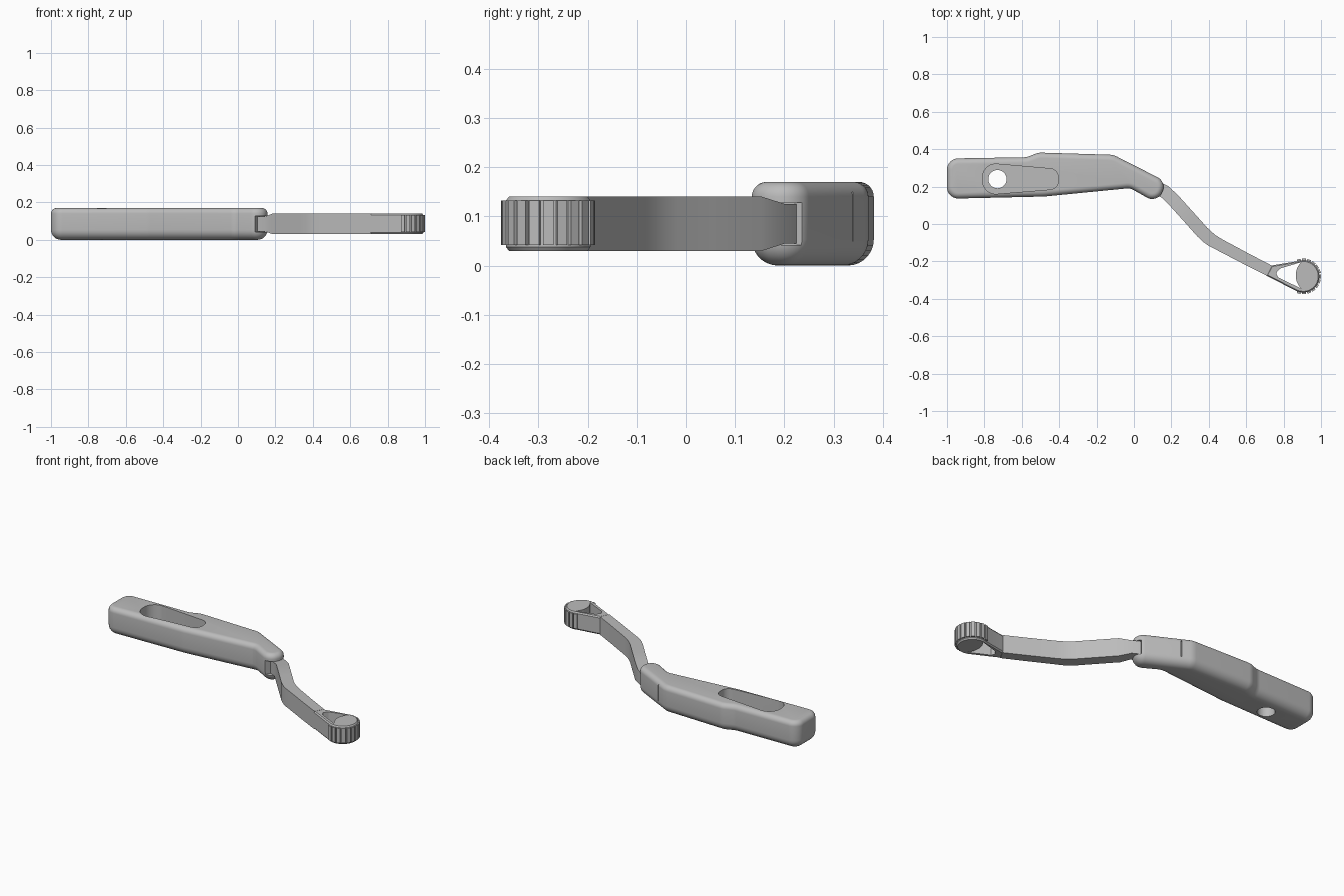
import bpy, bmesh, math
from mathutils import Vector, Matrix

cube = bpy.data.objects.get("Cube")
if cube:
    bpy.data.objects.remove(cube, do_unlink=True)

grey = bpy.data.materials.new("plain grey")
grey.use_nodes = True
grey.diffuse_color = (0.5, 0.5, 0.5, 1)
grey.node_tree.nodes["Principled BSDF"].inputs["Base Color"].default_value = (0.5, 0.5, 0.5, 1)


def make(name, bm):
    bmesh.ops.recalc_face_normals(bm, faces=bm.faces)
    mesh = bpy.data.meshes.new(name)
    bm.to_mesh(mesh)
    bm.free()
    mesh.materials.append(grey)
    obj = bpy.data.objects.new(name, mesh)
    bpy.context.collection.objects.link(obj)
    return obj


def rounded(corners, steps=8):
    """Outline from (x, y, fillet radius) corners."""
    out = []
    for i, (x, y, r) in enumerate(corners):
        p = Vector((x, y))
        a = (Vector(corners[i - 1][:2]) - p).normalized()
        b = (Vector(corners[(i + 1) % len(corners)][:2]) - p).normalized()
        half = a.angle(b) / 2
        centre = p + (a + b).normalized() * (r / math.sin(half))
        t = r / math.tan(half)
        u, v = p + a * t - centre, p + b * t - centre
        for k in range(steps + 1):
            out.append(centre + u.lerp(v, k / steps).normalized() * r)
    return out


def arc(cx, cy, r, start, end, steps):
    angles = [math.radians(start + (end - start) * k / steps) for k in range(steps + 1)]
    return [Vector((cx + r * math.cos(a), cy + r * math.sin(a))) for a in angles]


def inset(pts, d):
    n = len(pts)
    area = sum(pts[i - 1].cross(pts[i]) for i in range(n))
    s = 1 if area > 0 else -1
    out = []
    for i, p in enumerate(pts):
        e, f = (p - pts[i - 1]).normalized(), (pts[(i + 1) % n] - p).normalized()
        m = Vector((-e.y - f.y, e.x + f.x)).normalized()
        cosine = max(0.5, m.dot(Vector((-e.y, e.x))))
        out.append(p + m * (s * d / cosine))
    return out


def loft(name, rings):
    bm = bmesh.new()
    loops = [[bm.verts.new(p) for p in ring] for ring in rings]
    for lo, hi in zip(loops, loops[1:]):
        for i in range(len(lo)):
            bm.faces.new((lo[i - 1], lo[i], hi[i], hi[i - 1]))
    bm.faces.new(loops[0][::-1])
    bm.faces.new(loops[-1])
    return make(name, bm)


def prism(name, pts, layers):
    return loft(name, [[(p.x, p.y, z) for p in inset(pts, d)] for d, z in layers])


def box(name, centre, size, angle=0):
    bm = bmesh.new()
    mat = Matrix.Translation(centre) @ Matrix.Rotation(angle, 4, 'Z') @ Matrix.Diagonal((*size, 1))
    bmesh.ops.create_cube(bm, size=1, matrix=mat)
    return make(name, bm)


def cut(obj, *cutters):
    bpy.context.view_layer.objects.active = obj
    for c in cutters:
        mod = obj.modifiers.new("cut", 'BOOLEAN')
        mod.operation, mod.solver, mod.object = 'DIFFERENCE', 'EXACT', c
        bpy.ops.object.modifier_apply(modifier=mod.name)
        bpy.data.objects.remove(c, do_unlink=True)


# Handle: bent outline with a softer lower edge than upper edge
outline = rounded([(-1.0, 0.35, 0.06), (-0.575, 0.357, 0.08), (-0.51, 0.382, 0.08),
                   (-0.11, 0.37, 0.09), (0.175, 0.225, 0.057), (0.125, 0.11, 0.057),
                   (-0.02, 0.192, 0.06), (-0.48, 0.147, 0.3), (-1.0, 0.135, 0.06)])
low, top, steps = 0.053, 0.03, 7
quarter = [math.pi / 2 * k / steps for k in range(steps + 1)]
layers = [(low * (1 - math.sin(a)), low * (1 - math.cos(a))) for a in quarter]
layers += [(top * (1 - math.cos(a)), 0.17 - top + top * math.sin(a)) for a in quarter]
handle = prism("handle", outline, layers)

# Thumb recess, through hole, shank slot and seam in the handle
recess = prism("recess_cutter", rounded([(-0.81, 0.327, 0.07), (-0.405, 0.292, 0.045),
                                         (-0.405, 0.188, 0.045), (-0.81, 0.155, 0.07)]),
               [(0, 0.08), (0, 0.3)])
hole = prism("hole_cutter", arc(-0.73, 0.24, 0.049, 0, 350, 35), [(0, -0.1), (0, 0.3)])
slot = box("slot_cutter", (0.16, 0.17, 0.085), (0.09, 0.3, 0.086), math.radians(-28))
seam = box("seam_cutter", (-0.05, 0.34, 0.1), (0.005, 0.03, 0.1), math.radians(-28))
cut(handle, recess, hole, slot, seam)

# Shank: bent flat bar (x, y, half width, half height)
stations = [(0.06, 0.225, 0.035, 0.04), (0.165, 0.172, 0.035, 0.04), (0.21, 0.13, 0.035, 0.055),
            (0.30, 0.03, 0.035, 0.055), (0.365, -0.043, 0.035, 0.055), (0.39, -0.067, 0.035, 0.055),
            (0.42, -0.09, 0.034, 0.055), (0.46, -0.112, 0.032, 0.055), (0.60, -0.186, 0.031, 0.055),
            (0.725, -0.25, 0.03, 0.055)]
rings = []
for i, (x, y, w, h) in enumerate(stations):
    a, b = stations[max(i - 1, 0)], stations[min(i + 1, len(stations) - 1)]
    d = Vector((b[0] - a[0], b[1] - a[1])).normalized() * w
    rings.append([(x - s * d.y, y + s * d.x, 0.085 + t * h)
                  for s, t in ((1, 1), (-1, 1), (-1, -1), (1, -1))])
shank = loft("shank", rings)

# Head: teardrop frame with an opening beside the round end
cx, cy = 0.905, -0.28
shape = [Vector((0.735, -0.222))] + arc(cx, cy, 0.086, 108, -118, 40) + [Vector((0.707, -0.276))]
head = prism("head", shape, [(0.006, 0.03), (0, 0.038), (0, 0.132), (0.006, 0.14)])
opening = [Vector(p) for p in ((0.77, -0.285), (0.76, -0.262), (0.78, -0.238))]
opening += arc(0.965, -0.275, 0.1, 135, 225, 16)
cut(head, prism("opening_cutter", opening, [(0, -0.1), (0, 0.3)]))

# Grip teeth around the round end
bm = bmesh.new()
count = 13
for k in range(count):
    turn = Matrix.Rotation(math.radians(-105 + 210 * k / (count - 1)), 4, 'Z')
    place = Matrix.Translation((cx, cy, 0.087)) @ turn @ Matrix.Translation((0.086, 0, 0))
    bmesh.ops.create_cube(bm, size=1, matrix=place @ Matrix.Diagonal((0.018, 0.021, 0.09, 1)))
teeth = make("grip_teeth", bm)

for obj in (handle, shank, head):
    bpy.ops.object.select_all(action='DESELECT')
    obj.select_set(True)
    bpy.context.view_layer.objects.active = obj
    bpy.ops.object.shade_smooth_by_angle(angle=math.radians(25))
